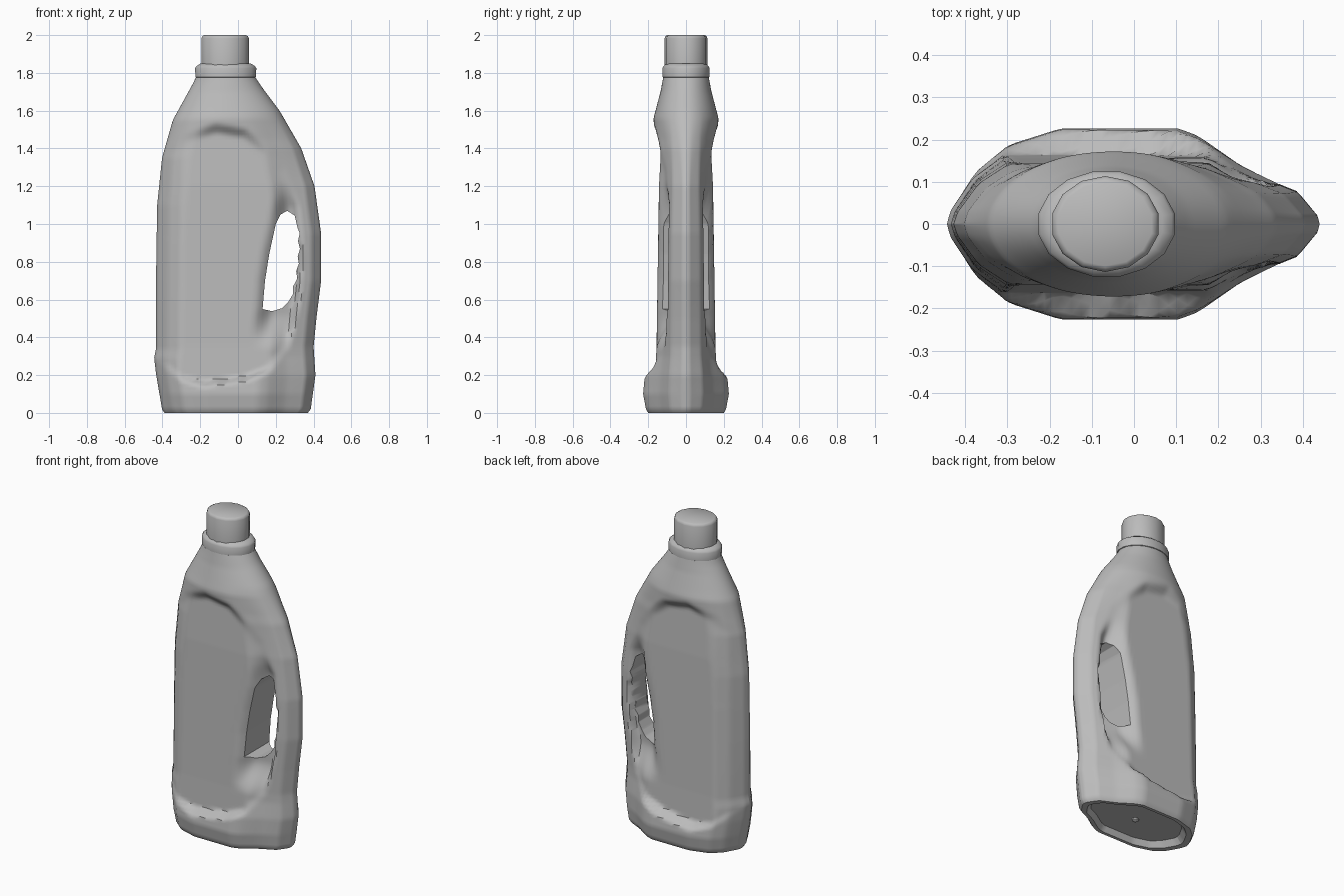
import bpy, bmesh, math
from mathutils import Vector
from mathutils.geometry import intersect_point_line

cube = bpy.data.objects.get("Cube")
if cube:
    bpy.data.objects.remove(cube, do_unlink=True)

grey = bpy.data.materials.new("plain grey")
grey.use_nodes = True
COLOUR = (0.5, 0.5, 0.5, 1)
grey.diffuse_color = COLOUR
grey.node_tree.nodes["Principled BSDF"].inputs["Base Color"].default_value = COLOUR


def lerp(table, t):
    """Piecewise linear lookup in a list of (key, value) pairs."""
    if t <= table[0][0]:
        return table[0][1]
    for (a, va), (b, vb) in zip(table, table[1:]):
        if t <= b:
            return va + (vb - va) * (t - a) / (b - a)
    return table[-1][1]


def smooth(t):
    t = max(0.0, min(1.0, t))
    return t * t * (3 - 2 * t)


def make_object(name, bm):
    bmesh.ops.recalc_face_normals(bm, faces=bm.faces)
    mesh = bpy.data.meshes.new(name)
    bm.to_mesh(mesh)
    bm.free()
    mesh.materials.append(grey)
    obj = bpy.data.objects.new(name, mesh)
    bpy.context.collection.objects.link(obj)
    return obj


def shade(obj, angle):
    bpy.ops.object.select_all(action='DESELECT')
    obj.select_set(True)
    bpy.context.view_layer.objects.active = obj
    bpy.ops.object.shade_smooth_by_angle(angle=math.radians(angle))


def bridge(bm, rings):
    for a, b in zip(rings, rings[1:]):
        n = len(a)
        for i in range(n):
            bm.faces.new((a[i], a[(i + 1) % n], b[(i + 1) % n], b[i]))


# Outline of the bottle: left and right edges and half depth by height
LEFT = [(0, -.39), (.02, -.402), (.2, -.433), (.29, -.444), (.34, -.434), (.7, -.434), (1.1, -.428),
        (1.35, -.402), (1.55, -.345), (1.75, -.235), (1.78, -.222)]
RIGHT = [(0, .37), (.02, .385), (.2, .41), (.35, .4), (.5, .415), (.7, .44), (.95, .44),
         (1.2, .405), (1.4, .335), (1.6, .22), (1.72, .13), (1.78, .09)]
DEPTH = [(0, .2), (.02, .212), (.1, .227), (.2, .218), (.3, .2), (.9, .19), (1.45, .165),
         (1.56, .172), (1.7, .135), (1.78, .12)]
# Plan shape: share of the half depth from left to right
PLAN = [(0, 0), (.01, .16), (.07, .57), (.15, .83), (.3, 1), (.64, 1), (.7, .92),
        (.82, .62), (.94, .4), (.995, .1), (1, 0)]
PANEL = [(.15, .165), (.35, .156), (1.2, .143), (1.47, .128)]

# Edges of the recessed side panel, and the inner wall beside the handle
LOWER = [(-.46, .29), (-.41, .25), (-.3, .165), (-.18, .135), (.05, .165), (.17, .215), (.28, .35), (.33, .6), (.35, .9)]
UPPER = [(-.46, 1.36), (-.39, 1.41), (-.28, 1.49), (-.12, 1.54), (.05, 1.51), (.17, 1.42), (.26, 1.3), (.33, 1.1), (.35, .9)]
WALL = [(.4, .11), (.55, .135), (.7, .145), (.85, .17), (1, .205), (1.15, .23)]


def edge_distance(line, p):
    best = 9.0
    for a, b in zip(line, line[1:]):
        a, b = Vector((*a, 0)), Vector((*b, 0))
        q, t = intersect_point_line(p, a, b)
        q = a.lerp(b, max(0, min(1, t)))
        best = min(best, (p - q).length)
    return best


def half_depth(x, z, u):
    round_plan = math.sqrt(max(0, 1 - (2 * u - 1) ** 2))
    k = smooth((z - 1.15) / .5)
    outer = lerp(DEPTH, z) * (lerp(PLAN, u) * (1 - k) + round_plan * k)
    if x > .35 or not lerp(LOWER, x) < z < lerp(UPPER, x):
        return outer
    p = Vector((x, z, 0))
    inside = smooth(min(edge_distance(LOWER, p) / .035, edge_distance(UPPER, p) / .065))
    # The panel dips towards the handle opening
    dip = smooth((x - lerp(WALL, z) + .05) / .11) * smooth((z - .33) / .2) * smooth((1.24 - z) / .2)
    panel = min(outer * .93, lerp(PANEL, z)) * (1 - .5 * dip)
    panel = min(panel, outer)
    return outer + (panel - outer) * inside


# Bottle body, lofted upwards in rings
HALF, ROWS = 56, 110
heights = [0, .008, .02] + [.02 + 1.76 * i / ROWS for i in range(1, ROWS + 1)]
bm = bmesh.new()
rings = []
for z in heights:
    left, right = lerp(LEFT, z), lerp(RIGHT, z)
    ring = []
    for i in range(2 * HALF):
        u = (1 - math.cos(math.pi * i / HALF)) / 2
        x = left + (right - left) * u
        side = -1 if i < HALF else 1
        y = 0 if i in (0, HALF) else side * half_depth(x, z, u)
        ring.append(bm.verts.new((x, y, z)))
    rings.append(ring)
# Hollow underside
under = [[bm.verts.new((v.co.x * s, v.co.y * s, z)) for v in rings[0]]
         for s, z in ((.82, .035), (.9, 0))]
bridge(bm, under + rings)
bm.faces.new(under[0])
bm.faces.new(rings[-1])
body = make_object("bottle_body", bm)

# Handle opening with finger grips along its outer side
opening = [(.13, .55), (.143, .7), (.165, .84), (.2, 1), (.225, 1.05), (.26, 1.07), (.3, 1.045), (.315, .98)]
for i in range(17):
    z = .95 - .02 * i
    grip = .005 * math.cos(i * math.pi / 2)
    opening.append((lerp([(.63, .287), (.72, .31), (.85, .323), (.95, .322)], z) + grip, z))
opening += [(.265, .585), (.235, .555), (.18, .538)]
bm = bmesh.new()
bridge(bm, [[bm.verts.new((x, y, z)) for x, z in opening] for y in (-.4, .4)])
bm.verts.ensure_lookup_table()
n = len(opening)
bm.faces.new(bm.verts[:n])
bm.faces.new(bm.verts[n:])
cutter = make_object("opening_cutter", bm)
cutter.hide_render = True
cut = body.modifiers.new("handle opening", 'BOOLEAN')
cut.operation, cut.object, cut.solver = 'DIFFERENCE', cutter, 'EXACT'
bpy.context.view_layer.objects.active = body
bpy.ops.object.modifier_apply(modifier=cut.name)
bpy.data.objects.remove(cutter, do_unlink=True)
shade(body, 40)


def turned(name, profile, x, squash, sides):
    """Closed elliptical turning from (radius, height) pairs."""
    bm = bmesh.new()
    rings = []
    for r, z in profile:
        angles = [2 * math.pi * (i + .5) / sides for i in range(sides)]
        rings.append([bm.verts.new((x + r * math.cos(a), r * squash * math.sin(a), z)) for a in angles])
    bridge(bm, rings)
    bm.faces.new(rings[0])
    bm.faces.new(rings[-1])
    obj = make_object(name, bm)
    shade(obj, 40)
    return obj


# Collar, cap and the moulding point under the base
turned("collar", [(.15, 1.772), (.164, 1.778), (.165, 1.825), (.158, 1.836), (.135, 1.85)], -.065, .77, 16)
turned("cap", [(.129, 1.83), (.129, 1.983), (.124, 1.994), (.113, 2)], -.068, .88, 14)
turned("base_point", [(.022, .04), (.02, .028), (.008, .02)], -.01, 1, 10)
